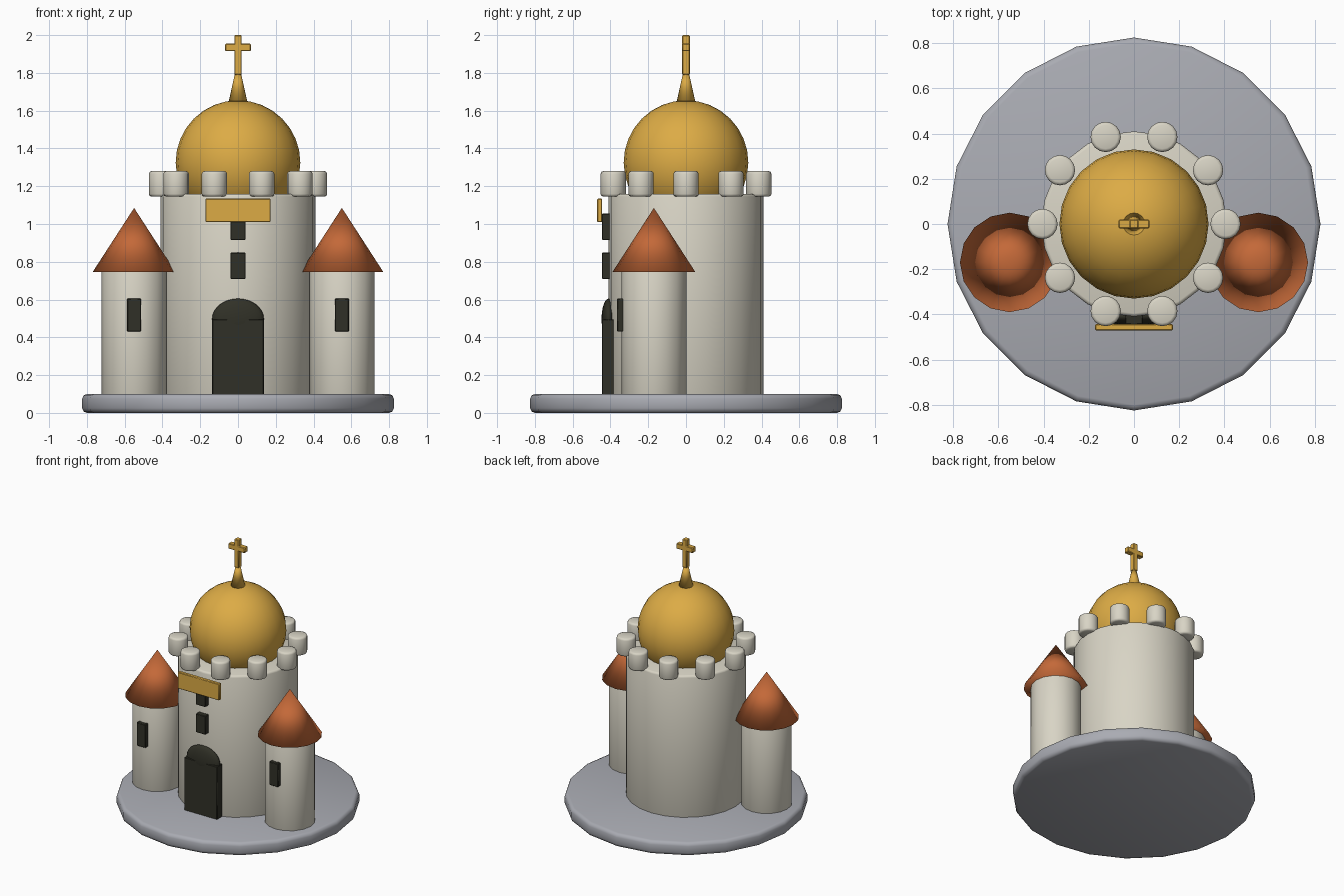
import bpy
import math

cube = bpy.data.objects.get("Cube")
if cube:
    bpy.data.objects.remove(cube, do_unlink=True)


def material(name, rgb):
    m = bpy.data.materials.new(name)
    m.use_nodes = True
    m.diffuse_color = (*rgb, 1)
    m.node_tree.nodes["Principled BSDF"].inputs["Base Color"].default_value = (*rgb, 1)
    return m


stone = material("pale stone", (0.69, 0.66, 0.56))
gold = material("gold", (0.72, 0.41, 0.06))
tile = material("orange roof tile", (0.55, 0.14, 0.04))
ground = material("grey paving", (0.40, 0.41, 0.45))
dark = material("dark opening", (0.03, 0.03, 0.02))


def finish(name, mat, bevel=0, sharp=False, segments=2):
    """Name, colour, bevel and shade the newest primitive."""
    ob = bpy.context.object
    ob.name = name
    ob.data.materials.append(mat)
    bpy.ops.object.transform_apply(location=False, rotation=False, scale=True)
    if sharp:
        bpy.ops.object.shade_smooth_by_angle(angle=math.radians(40))
    else:
        bpy.ops.object.shade_smooth()
    if bevel:
        mod = ob.modifiers.new("soft edges", "BEVEL")
        mod.width = bevel
        mod.segments = segments
        mod.limit_method = "ANGLE"
    return ob


def cylinder(name, mat, x, y, z0, z1, r, sides, bevel):
    bpy.ops.mesh.primitive_cylinder_add(vertices=sides, radius=r, depth=z1 - z0,
                                        location=(x, y, (z0 + z1) / 2))
    return finish(name, mat, bevel)


def cone(name, mat, x, y, z0, z1, r, sides):
    bpy.ops.mesh.primitive_cone_add(vertices=sides, radius1=r, radius2=0, depth=z1 - z0,
                                    location=(x, y, (z0 + z1) / 2))
    return finish(name, mat)


def box(name, mat, centre, size, bevel=0.004):
    bpy.ops.mesh.primitive_cube_add(size=1, location=centre)
    bpy.context.object.scale = size
    return finish(name, mat, bevel, sharp=True, segments=1)


def ball(name, mat, centre, radii):
    bpy.ops.mesh.primitive_uv_sphere_add(segments=24, ring_count=16, radius=1, location=centre)
    bpy.context.object.scale = radii
    return finish(name, mat)


# Base and main tower
cylinder("base", ground, 0, 0, 0, 0.1, 0.825, 20, 0.025)
cylinder("main_tower", stone, 0, 0, 0.08, 1.16, 0.41, 24, 0.015)

# Ring of round battlements
for i in range(10):
    a = math.tau * i / 10
    cylinder(f"battlement_{i + 1}", stone, 0.405 * math.cos(a), 0.405 * math.sin(a),
             1.145, 1.28, 0.067, 16, 0.014)

# Dome, spire and cross
ball("dome", gold, (0, 0, 1.325), (0.33, 0.33, 0.33))
cone("spire", gold, 0, 0, 1.645, 1.87, 0.05, 16)
box("cross_upright", gold, (0, 0, 1.895), (0.038, 0.04, 0.21))
box("cross_arm", gold, (0, 0, 1.935), (0.136, 0.04, 0.04))

# Side towers, mirrored
for side, s in (("left", 1), ("right", -1)):
    x, y = 0.55 * s, -0.17
    cylinder(f"{side}_tower", stone, x, y, 0.08, 0.76, 0.172, 16, 0.01)
    cone(f"{side}_roof", tile, x, y, 0.745, 1.085, 0.22, 16)
    box(f"{side}_tower_window", dark, (x, -0.34, 0.518), (0.074, 0.05, 0.175))

# Door with rounded head, windows and sign
box("door", dark, (0, -0.41, 0.29), (0.274, 0.07, 0.41))
ball("door_arch", dark, (0, -0.41, 0.497), (0.137, 0.037, 0.108))
for i, z in enumerate((0.778, 0.985)):
    box(f"front_window_{i + 1}", dark, (0, -0.41, z), (0.08, 0.07, 0.14))
box("sign_board", gold, (0, -0.457, 1.072), (0.345, 0.027, 0.124))
